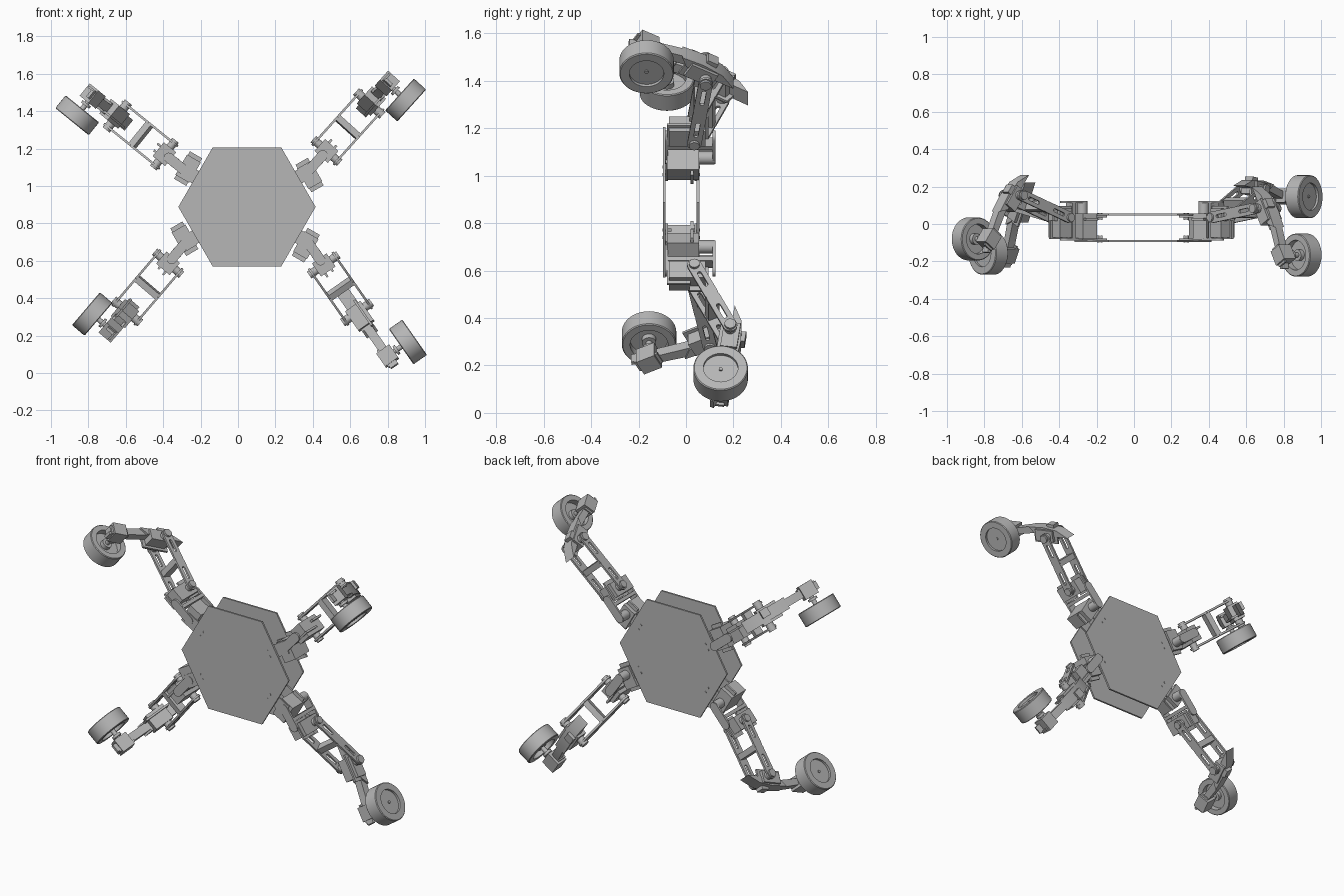
import bpy, bmesh
from math import sin, cos, pi, radians
from mathutils import Matrix, Vector

if "Cube" in bpy.data.objects:
    bpy.data.objects.remove(bpy.data.objects["Cube"])

grey = bpy.data.materials.new("plain grey")
grey.use_nodes = True
GREY = (0.47, 0.47, 0.47, 1)
grey.diffuse_color = GREY
grey.node_tree.nodes["Principled BSDF"].inputs["Base Color"].default_value = GREY

HUB = Vector((0.048, 0, 0.888))    # centre of the body
PIVOT = 0.375                      # distance of the leg pivots from it


# ---- helpers ----
def frame(origin, angle, side=1):
    """Local x runs outward at the angle, y to the back, z sideways."""
    x = Vector((cos(angle), 0, sin(angle)))
    y = Vector((0, 1, 0))
    z = Vector((sin(angle), 0, -cos(angle))) * side
    m = Matrix((x, y, z)).transposed().to_4x4()
    m.translation = origin
    return m


def bend(m, x, y, angle):
    return m @ Matrix.Translation((x, y, 0)) @ Matrix.Rotation(angle, 4, 'Z')


def loft(bm, m, loops, ring=False):
    rows = [[bm.verts.new(m @ Vector(p)) for p in loop] for loop in loops]
    pairs = list(zip(rows, rows[1:]))
    if ring:
        pairs.append((rows[-1], rows[0]))
    else:
        bm.faces.new(rows[0])
        bm.faces.new(rows[-1])
    for a, b in pairs:
        for i in range(len(a)):
            j = (i + 1) % len(a)
            bm.faces.new((a[i], a[j], b[j], b[i]))


def box(bm, m, centre, size):
    bmesh.ops.create_cube(bm, size=1, matrix=m @ Matrix.Translation(centre) @ Matrix.Diagonal((*size, 1)))


def slab(bm, m, outline, z0, z1):
    loft(bm, m, [[(x, y, z) for x, y in outline] for z in (z0, z1)])


def lathe(bm, m, profile, x=0, y=0, n=40):
    """Turn (radius, z) pairs about local z."""
    loft(bm, m, [[(x + r * cos(2 * pi * i / n), y + r * sin(2 * pi * i / n), z)
                  for i in range(n)] for r, z in profile])


def pin(bm, m, x, y, z0, z1, r):
    lathe(bm, m, [(r, z0), (r, z1)], x, y, 20)


def post(bm, m, x, z, y0, y1, r):
    """Round post running front to back."""
    turned = m @ Matrix.Translation((x, 0, z)) @ Matrix.Rotation(-pi / 2, 4, 'X')
    lathe(bm, turned, [(r, y0), (r, y1)], n=20)


def stadium(x0, x1, r, z, n=9):
    arc = [pi / 2 + pi * i / (n - 1) for i in range(n)]
    return ([(x0 + r * cos(a), r * sin(a), z) for a in arc]
            + [(x1 - r * cos(a), -r * sin(a), z) for a in arc])


def slotted(bm, m, x0, x1, r, z0, z1):
    """Round-ended link with a long slot."""
    gap = 0.05
    loft(bm, m, [stadium(x0, x1, r, z0), stadium(x0, x1, r, z1),
                 stadium(x0 + gap, x1 - gap, r * 0.3, z1),
                 stadium(x0 + gap, x1 - gap, r * 0.3, z0)], ring=True)


def finish(bm, name):
    bmesh.ops.recalc_face_normals(bm, faces=bm.faces)
    mesh = bpy.data.meshes.new(name)
    bm.to_mesh(mesh)
    bm.free()
    mesh.materials.append(grey)
    ob = bpy.data.objects.new(name, mesh)
    bpy.context.collection.objects.link(ob)
    bpy.ops.object.select_all(action='DESELECT')
    ob.select_set(True)
    bpy.context.view_layer.objects.active = ob
    bpy.ops.object.shade_smooth_by_angle(angle=radians(35))


# ---- body: two hexagonal plates ----
body = Matrix(((1, 0, 0, HUB.x), (0, 0, 1, 0), (0, 1, 0, HUB.z), (0, 0, 0, 1)))
hexagon = [(0.367 * cos(pi * i / 3), 0.367 * sin(pi * i / 3)) for i in range(6)]
for name, y in (("front_plate", -0.097), ("back_plate", 0.045)):
    bm = bmesh.new()
    slab(bm, body, hexagon, y, y + 0.011)
    finish(bm, name)


# ---- hip: servo fixed to an edge of the body ----
def hip(name, edge):
    m = frame(HUB, edge)
    bm = bmesh.new()
    box(bm, m, (PIVOT, -0.012, 0.02), (0.085, 0.135, 0.125))
    box(bm, m, (PIVOT, 0.025, 0.02), (0.075, 0.012, 0.17))
    for y in (-0.081, 0.04):
        box(bm, m, (0.32, y, 0), (0.15, 0.009, 0.075))
        for z in (-0.018, 0.018):
            post(bm, m, 0.266, z, y - 0.018, y + 0.019, 0.006)
    post(bm, m, PIVOT, 0, 0.04, 0.12, 0.028)
    finish(bm, name + "_hip_servo")


# ---- leg: hip bracket, thigh, shin and wheel ----
THIGH, SHIN = 0.345, 0.288
LIFT, REACH = 0.035, 0.15


def leg(name, edge, swing, side, pitch, shin_pitch):
    hip(name, edge)
    root = HUB + PIVOT * Vector((cos(edge), 0, sin(edge)))
    m = frame(root, swing, side)

    # hip bracket and the thigh servo it holds
    bm = bmesh.new()
    for y in (-0.082, 0.118):
        turned = m @ Matrix.Translation((0, y, 0)) @ Matrix.Rotation(pi / 2, 4, 'X')
        loft(bm, turned, [stadium(0, 0.12, 0.027, -0.006), stadium(0, 0.12, 0.027, 0.006)])
    box(bm, m, (0.08, 0.018, 0), (0.02, 0.195, 0.055))
    finish(bm, name + "_hip_bracket")

    bm = bmesh.new()
    box(bm, m, (REACH, 0.005, 0), (0.085, 0.155, 0.095))
    box(bm, m, (REACH, -0.03, 0.02), (0.115, 0.1, 0.012))
    box(bm, m, (REACH + 0.005, 0.055, -0.02), (0.12, 0.08, 0.012))
    pin(bm, m, REACH, LIFT, -0.095, 0.095, 0.022)
    finish(bm, name + "_thigh_servo")

    # thigh: two slotted rails and a cross bar
    t = bend(m, REACH, LIFT, pitch)
    bm = bmesh.new()
    for z in (-0.083, 0.071):
        slotted(bm, t, 0, THIGH / 2 - 0.01, 0.03, z, z + 0.012)
        slotted(bm, t, THIGH / 2 + 0.01, THIGH, 0.03, z, z + 0.012)
    box(bm, t, (THIGH / 2, 0, 0), (0.035, 0.05, 0.165))
    finish(bm, name + "_thigh")

    # knee servo
    k = bend(t, THIGH, 0, shin_pitch - pitch)
    bm = bmesh.new()
    box(bm, k, (0.025, 0.005, 0), (0.125, 0.07, 0.1))
    box(bm, k, (0.025, -0.015, 0.025), (0.165, 0.06, 0.012))
    box(bm, k, (0.0, 0.045, -0.015), (0.05, 0.04, 0.05))
    pin(bm, k, 0, 0, -0.095, 0.095, 0.024)
    finish(bm, name + "_knee_servo")

    # curved shin with a pointed heel
    bm = bmesh.new()
    outline = [(-0.135, 0.0), (-0.06, 0.04), (0.04, 0.052), (0.14, 0.045), (0.24, 0.024),
               (0.36, -0.02), (0.355, -0.035), (0.22, -0.012), (0.1, 0.008), (-0.05, 0.0)]
    slab(bm, k, outline, -0.024, 0.024)
    for z in (-0.036, 0.024):
        slab(bm, k, outline[:4] + outline[8:], z, z + 0.012)
    finish(bm, name + "_shin")

    # drive motor and axle
    bm = bmesh.new()
    box(bm, k, (SHIN, 0, 0), (0.085, 0.075, 0.085))
    box(bm, k, (SHIN, -0.005, -0.025), (0.11, 0.055, 0.012))
    pin(bm, k, SHIN, 0, 0.03, 0.15, 0.014)
    pin(bm, k, SHIN, 0, 0.05, 0.065, 0.028)
    finish(bm, name + "_drive_motor")

    # wheel, recessed on both faces
    bm = bmesh.new()
    lathe(bm, bend(k, SHIN, 0, 0), [
        (0.02, 0.1), (0.03, 0.1), (0.03, 0.125), (0.08, 0.125), (0.08, 0.088), (0.111, 0.088),
        (0.115, 0.092), (0.115, 0.172), (0.111, 0.176), (0.073, 0.176), (0.073, 0.162),
        (0.008, 0.162), (0.008, 0.168)])
    finish(bm, name + "_wheel")


for name, *angles, side, pitch, shin in (
        ("upper_left", 30, 48, 1, 8, -60),
        ("upper_right", 150, 141, -1, 20, -54),
        ("lower_right", 210, 229.5, 1, 11, -63),
        ("lower_left", -30, -55, -1, 26, -8)):
    edge, swing = map(radians, angles)
    leg(name, edge, swing, side, radians(pitch), radians(shin))
